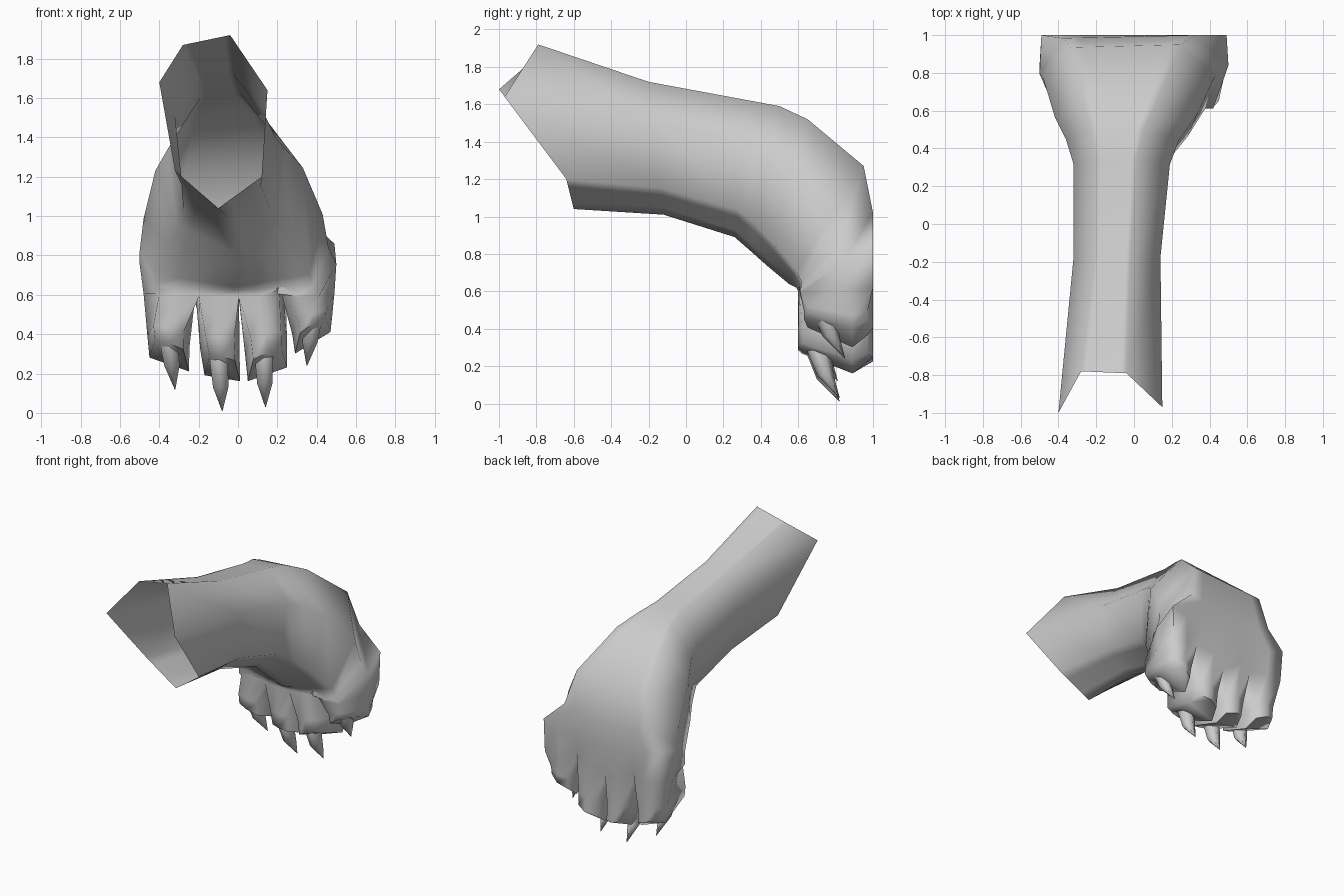
import bpy, bmesh, math
from mathutils import Vector

cube = bpy.data.objects.get("Cube")
if cube:
    bpy.data.objects.remove(cube)

grey = bpy.data.materials.new("plain_grey")
grey.use_nodes = True
colour = (0.6, 0.6, 0.6, 1)
grey.diffuse_color = colour
grey.node_tree.nodes["Principled BSDF"].inputs["Base Color"].default_value = colour


def skin(bm, rings, cap_end=True):
    """Bridge equal-length point rings into a tube."""
    rows = [[bm.verts.new(p) for p in ring] for ring in rings]
    n = len(rows[0])
    for a, b in zip(rows, rows[1:]):
        for i in range(n):
            j = (i + 1) % n
            bm.faces.new((a[i], a[j], b[j], b[i]))
    if cap_end:
        bm.faces.new(rows[-1])


def finish(name, bm, angle):
    """Weld, shade and place a finished part."""
    bmesh.ops.remove_doubles(bm, verts=bm.verts, dist=0.0005)
    bmesh.ops.recalc_face_normals(bm, faces=bm.faces)
    mesh = bpy.data.meshes.new(name)
    bm.to_mesh(mesh)
    bm.free()
    obj = bpy.data.objects.new(name, mesh)
    bpy.context.collection.objects.link(obj)
    mesh.materials.append(grey)
    bpy.ops.object.select_all(action="DESELECT")
    obj.select_set(True)
    bpy.context.view_layer.objects.active = obj
    bpy.ops.object.shade_smooth_by_angle(angle=math.radians(angle))


# Sections (u across, v from top to underside): forearm, back of paw, knuckles
ARM = [(0, .3), (.25, .03), (.65, 0), (1, .3), (.95, .8), (.55, 1), (.08, .8)]
PAW = [(0, .5), (.13, .04), (.85, 0), (1, .45), (.92, .93), (.5, 1), (.08, .93)]
BOX = [(0, .4), (.01, 0), (.99, 0), (1, .4), (.92, .97), (.5, 1), (.08, .97)]


def refine(p):
    """Side, nine points over the back, side, nine points under the palm."""
    p = [Vector(q) for q in p]
    over = [p[1].lerp(p[2], i / 8) for i in range(9)]
    under = [p[4].lerp(p[5], i / 4) for i in range(4)] + [p[5].lerp(p[6], i / 4) for i in range(5)]
    return [p[0]] + over + [p[3]] + under


def section(top, bottom, x0, x1, w=0, start=ARM, goal=PAW, sag=0):
    """Blend two sections between a top and a bottom point; sag dips the back."""
    ring = []
    for (ua, va), (ub, vb) in zip(start, goal):
        u, v = ua + (ub - ua) * w, va + (vb - va) * w
        ring.append((x0 + (x1 - x0) * u,
                     top[0] + (bottom[0] - top[0]) * v,
                     top[1] + (bottom[1] - top[1]) * v))
    ring = refine(ring)
    for i in range(9):
        ring[1 + i].z -= sag * (1 - (i / 4 - 1) ** 2)
    return ring


# Forearm, wrist, back of the paw and knuckles, open at the cut end
mouth = [(-.4, -1, 1.68), (-.28, -.78, 1.87), (-.04, -.79, 1.92), (.15, -.97, 1.64),
         (.12, -.64, 1.2), (-.1, -.6, 1.04), (-.32, -.64, 1.23)]
root = section((1, .62), (.6, .59), -.48, .49, 1, PAW, BOX)
for j, drop in ((2, 0), (4, .06), (6, -.04)):
    root[1 + j].y -= .04
    root[1 + j].z -= drop
    root[19 - j].z += .06 if j == 6 else 0
body = [refine(mouth),
        section((-.2, 1.72), (-.12, 1.01), -.32, .14),
        section((.34, 1.62), (.26, .89), -.32, .19),
        section((.5, 1.59), (.34, .82), -.36, .24, .15),
        section((.65, 1.52), (.43, .74), -.42, .33, .35),
        section((.95, 1.27), (.55, .64), -.48, .43, .75),
        section((1, 1.02), (.59, .62), -.5, .46, 1, sag=.06),
        section((1, .86), (.6, .6), -.5, .5, 1, PAW, BOX, sag=.09),
        root]
paw = bmesh.new()
skin(paw, body, cap_end=False)


def toe_ring(x0, x1, front, z_of):
    """Rounded outline, its height set by a rule."""
    c, xm = (x1 - x0) * .14, (x0 + x1) / 2
    ring = [(x0 + c, .97), (xm, 1), (x1 - c, .97), (x1, .89),
            (x1 - c, front + .02), (xm, front), (x0 + c, front + .02), (x0, .89)]
    return [(x, y, z_of((x - x0) / (x1 - x0), y)) for x, y in ring]


def underside(y):
    return .27 - .12 * (y - .6) / .32 if y < .93 else .21


def add_toe(k, end, rise, front):
    """Toe growing from its quarter of the knuckles, with a sloping pad."""
    def tip_z(u, y):
        return underside(y) + rise[0] + (rise[1] - rise[0]) * u

    def mid_z(u, y):
        return .2 + .66 * tip_z(u, y)

    def wall(j):
        return {0: root[0], 8: root[10]}.get(j, (root[1 + j] + root[19 - j]) / 2)

    j = 2 * k
    base = root[1 + j:4 + j] + [wall(j + 2)] + root[17 - j:20 - j] + [wall(j)]
    edge0, edge1 = -.48 + .2425 * k, -.2375 + .2425 * k
    mid = ((edge0 + 2 * end[0]) / 3, (edge1 + 2 * end[1]) / 3)
    skin(paw, [base, toe_ring(*mid, front, mid_z), toe_ring(*end, front, tip_z)])


def make_claw(name, base_x, tip):
    """Hooked hexagonal claw tapering back to its point."""
    tx, ty, tz = tip
    stations = [(-.15, -.02, .36, .045), (-.18, -.05, .27, .055),
                (-.12, -.03, .12, .045), (0, .002, 0, .002)]
    rings = []
    for f, b, h, w in stations:
        x = tx + (base_x - tx) * h / .3
        rings.append([(x + w * math.sin(a), ty + (f + b) / 2 - (b - f) / 2 * math.cos(a), tz + h)
                      for a in (math.tau * k / 6 for k in range(6))])
    bm = bmesh.new()
    skin(bm, rings)
    finish(name, bm, 85)


# Four toes with their claws, from the right side to the left
TOES = [("right_outer", (-.45, -.25), (.12, .05), .6, -.36, (-.32, .81, .12)),
        ("right_inner", (-.17, .01), (.03, 0), .6, -.1, (-.08, .82, .01)),
        ("left_inner", (.05, .25), (0, .07), .6, .13, (.14, .82, .03)),
        ("left_outer", (.29, .47), (.14, .25), .63, .39, (.35, .85, .24))]
for index, (side, end, rise, front, claw_x, claw_tip) in enumerate(TOES):
    add_toe(index, end, rise, front)
    make_claw(side + "_claw", claw_x, claw_tip)
finish("forearm_and_paw", paw, 85)
